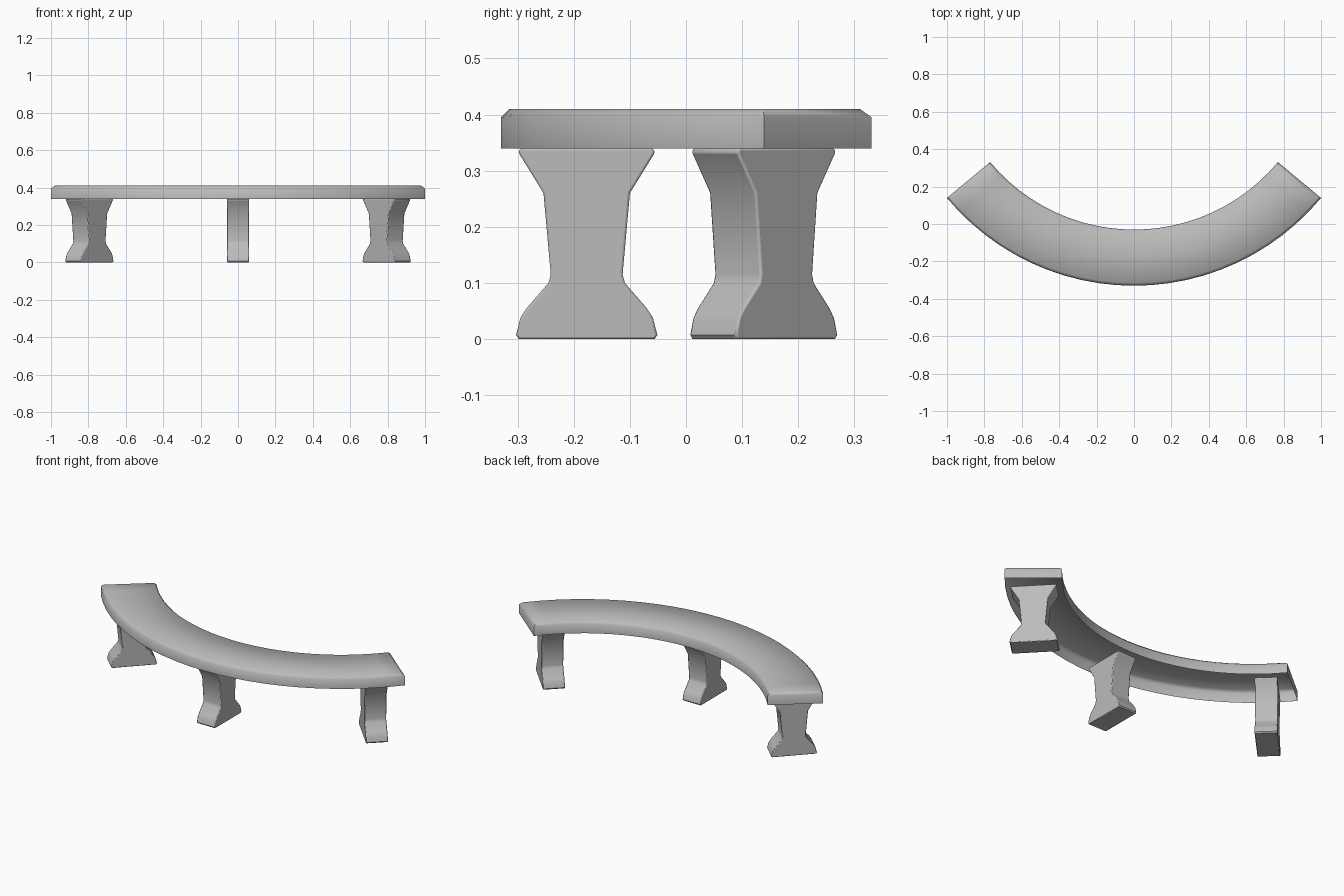
import bpy, bmesh, math

if "Cube" in bpy.data.objects:
    bpy.data.objects.remove(bpy.data.objects["Cube"])

CY = 0.97                      # centre of the bench arc on the y axis
R_IN, R_OUT = 1.0, 1.3
HALF = math.asin(1 / R_OUT)    # half of the swept angle
SEGS = 24

stone = bpy.data.materials.new("grey stone")
stone.diffuse_color = (0.5, 0.5, 0.5, 1)
stone.use_nodes = True
stone.node_tree.nodes["Principled BSDF"].inputs["Base Color"].default_value = stone.diffuse_color


def finish(name, bm, angle):
    bmesh.ops.recalc_face_normals(bm, faces=bm.faces)
    mesh = bpy.data.meshes.new(name)
    bm.to_mesh(mesh)
    bm.free()
    mesh.materials.append(stone)
    obj = bpy.data.objects.new(name, mesh)
    bpy.context.collection.objects.link(obj)
    bpy.ops.object.select_all(action='DESELECT')
    obj.select_set(True)
    bpy.context.view_layer.objects.active = obj
    bpy.ops.object.shade_smooth_by_angle(angle=math.radians(angle))
    return obj


def arc(bm, r, inset, z):
    a_max = HALF - inset / r
    pts = []
    for i in range(SEGS + 1):
        a = -a_max + 2 * a_max * i / SEGS
        pts.append(bm.verts.new((r * math.sin(a), CY - r * math.cos(a), z)))
    return pts


# Curved seat: hollow underneath, chamfered around the top
bm = bmesh.new()
rings = []
for inset, z in [(0, 0.34), (0, 0.395), (0.015, 0.41)]:
    inner = arc(bm, R_IN + inset, inset, z)
    outer = arc(bm, R_OUT - inset, inset, z)
    rings.append(inner + outer[::-1])
n = len(rings[0])
for low, high in zip(rings, rings[1:]):
    for i in range(n):
        j = (i + 1) % n
        bm.faces.new((low[i], low[j], high[j], high[i]))
top = rings[-1]
for i in range(SEGS):
    bm.faces.new((top[i], top[i + 1], top[n - 2 - i], top[n - 1 - i]))
finish("curved_seat", bm, 50)
# make sure the open shell faces outwards
seat = bpy.data.objects["curved_seat"]
if max(seat.data.polygons, key=lambda p: p.center.z).normal.z < 0:
    seat.data.flip_normals()

# Legs: one waisted profile (half width, height), extruded and set radially
PROFILE = [(0.121, 0), (0.126, 0.007), (0.118, 0.038), (0.107, 0.055),
           (0.068, 0.1), (0.064, 0.115), (0.077, 0.26), (0.122, 0.333), (0.118, 0.34)]
THICK = 0.06


def leg(name, angle, radius):
    bm = bmesh.new()
    outline = PROFILE + [(-w, z) for w, z in reversed(PROFILE)]
    c, s = math.cos(angle), math.sin(angle)

    def place(t, w, z):
        r = radius + w
        return (r * s + t * c, CY - r * c + t * s, z)

    sides = [[bm.verts.new(place(t, w, z)) for w, z in outline] for t in (-THICK, THICK)]
    for side in sides:
        bm.faces.new(side)
    m = len(outline)
    for i in range(m):
        j = (i + 1) % m
        bm.faces.new((sides[0][i], sides[0][j], sides[1][j], sides[1][i]))
    obj = finish(name, bm, 35)
    bev = obj.modifiers.new("soft edges", 'BEVEL')
    bev.width = 0.005
    bev.segments = 2
    bev.limit_method = 'ANGLE'
    bev.angle_limit = math.radians(60)


SIDE = math.radians(43.7)
leg("middle_leg", 0, 1.147)
leg("right_leg", SIDE, 1.15)
leg("left_leg", -SIDE, 1.15)
